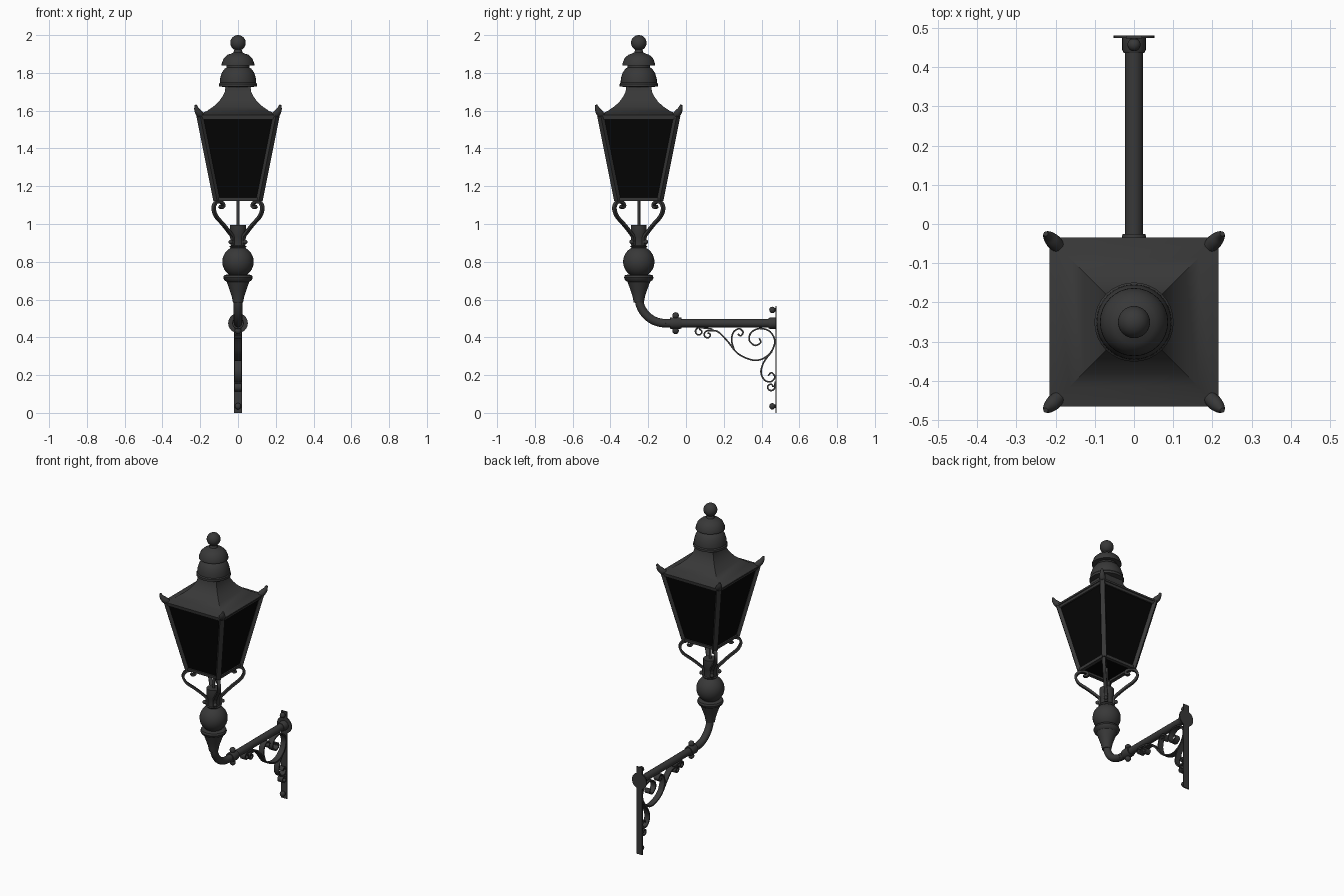
import bpy, bmesh, math
from mathutils import Matrix, Vector

if "Cube" in bpy.data.objects:
    bpy.data.objects.remove(bpy.data.objects["Cube"])

CY = -0.25            # lantern axis in y
R2 = math.sqrt(2)


def material(name, c):
    m = bpy.data.materials.new(name)
    m.diffuse_color = (c, c, c, 1)
    m.use_nodes = True
    m.node_tree.nodes["Principled BSDF"].inputs["Base Color"].default_value = m.diffuse_color
    return m


IRON = material("dark_iron", 0.04)
GLASS = material("black_glass", 0.0015)
LANTERN = Matrix.Translation((0, CY, 0))
SIDE = Matrix(((0, 0, 1, 0), (1, 0, 0, 0), (0, 1, 0, 0), (0, 0, 0, 1)))  # path (u,v) -> (y,z)


def along_y(y, z):
    return Matrix.Translation((0, y, z)) @ Matrix.Rotation(-math.pi / 2, 4, 'X')


def diagonal(k):
    # path (u,v) -> (outwards through lantern corner k, up)
    return LANTERN @ Matrix.Rotation(math.pi / 4 + k * math.pi / 2, 4, 'Z') @ Matrix.Rotation(math.pi / 2, 4, 'X')


def finish(name, bm, mat, matrix):
    bmesh.ops.remove_doubles(bm, verts=bm.verts, dist=1e-5)
    bm.transform(matrix)
    bmesh.ops.recalc_face_normals(bm, faces=bm.faces)
    me = bpy.data.meshes.new(name)
    bm.to_mesh(me)
    bm.free()
    me.materials.append(mat)
    ob = bpy.data.objects.new(name, me)
    bpy.context.collection.objects.link(ob)
    bpy.ops.object.select_all(action='DESELECT')
    ob.select_set(True)
    bpy.context.view_layer.objects.active = ob
    bpy.ops.object.shade_smooth_by_angle(angle=math.radians(35))
    return ob


def lathe(name, profile, n=32, matrix=LANTERN, mat=IRON):
    """Turn (radius, z) points; n=4 gives a square part with radius = half width."""
    bm = bmesh.new()
    k, off = (R2, math.pi / 4) if n == 4 else (1, 0)
    rings = [[bm.verts.new((r * k * math.cos(off + 2 * math.pi * i / n),
                            r * k * math.sin(off + 2 * math.pi * i / n), z)) for i in range(n)]
             for r, z in profile]
    for a, b in zip(rings, rings[1:]):
        for i in range(n):
            j = (i + 1) % n
            bm.faces.new((a[i], a[j], b[j], b[i]))
    return finish(name, bm, mat, matrix)


def smooth_path(pts, steps=6):
    p = [Vector(q) for q in pts]
    p = [2 * p[0] - p[1]] + p + [2 * p[-1] - p[-2]]
    out = []
    for a, b, c, d in zip(p, p[1:], p[2:], p[3:]):
        for s in range(steps):
            t = s / steps
            out.append(0.5 * (2 * b + (c - a) * t + (2 * a - 5 * b + 4 * c - d) * t * t
                              + (3 * b - a - 3 * c + d) * t ** 3))
    return out + [p[-2]]


def sweep(name, pts, section, matrix, radii=None, steps=6):
    """Run a cross-section along a flat path; section is (in-plane, sideways)."""
    path = smooth_path(pts, steps)
    scale = [v.x for v in smooth_path([(r, 0) for r in radii], steps)] if radii else [1] * len(path)
    bm = bmesh.new()
    rings = []
    for i, p in enumerate(path):
        t = (path[min(i + 1, len(path) - 1)] - path[max(i - 1, 0)]).normalized()
        nrm = Vector((-t.y, t.x))
        rings.append([bm.verts.new((p.x + nrm.x * a * scale[i], p.y + nrm.y * a * scale[i], b * scale[i]))
                      for a, b in section])
    n = len(section)
    for a, b in zip(rings, rings[1:]):
        for i in range(n):
            bm.faces.new((a[i], a[(i + 1) % n], b[(i + 1) % n], b[i]))
    bm.faces.new(rings[0])
    bm.faces.new(rings[-1])
    return finish(name, bm, IRON, matrix)


def arc(cx, cy, r0, r1, a0, a1, n):
    out = []
    for i in range(n + 1):
        t = i / n
        a = math.radians(a0 + (a1 - a0) * t)
        r = r0 + (r1 - r0) * t
        out.append((cx + r * math.cos(a), cy + r * math.sin(a)))
    return out


def rect(t, w):
    return [(-t, -w), (t, -w), (t, w), (-t, w)]


def ball(name, r, x, y, z):
    lathe(name, arc(0, 0, r, r, -90, 90, 8), 14, Matrix.Translation((x, y, z)))


ROUND = arc(0, 0, 1, 1, 0, 337.5, 15)

# Chimney cap with ball finial
lathe("cap_finial", [(0.06, 1.70), (0.068, 1.725), (0.101, 1.728), (0.101, 1.742), (0.096, 1.748),
                     (0.095, 1.77), (0.086, 1.80), (0.070, 1.823), (0.060, 1.828), (0.060, 1.838),
                     (0.087, 1.838), (0.086, 1.85), (0.075, 1.878), (0.055, 1.896), (0.036, 1.902),
                     (0.024, 1.908)] + arc(0, 1.959, 0.041, 0.041, -62, 90, 14))

# Square concave roof with eave lip
lathe("roof", [(0, 1.568), (0.213, 1.568), (0.215, 1.578), (0.200, 1.583), (0.165, 1.598),
               (0.130, 1.622), (0.103, 1.646), (0.083, 1.674), (0.070, 1.70), (0.066, 1.728), (0, 1.728)], 4)

# Tapered glass panes
lathe("glass", [(0, 1.135), (0.113, 1.135), (0.198, 1.565), (0, 1.565)], 4, mat=GLASS)

# Square frame rails
lathe("top_rail", [(0.19, 1.553), (0.205, 1.553), (0.209, 1.572), (0.19, 1.572), (0.19, 1.553)], 4)
lathe("bottom_rail", [(0.098, 1.122), (0.121, 1.122), (0.123, 1.140), (0.098, 1.140), (0.098, 1.122)], 4)

for k in range(4):
    m = diagonal(k)
    # Corner post, roof horn, scrolled support and its bolt
    sweep("corner_post", [(0.113 * R2, 1.125), (0.203 * R2, 1.575)], rect(0.011, 0.014), m, steps=1)
    sweep("roof_horn", [(0.193 * R2, 1.572), (0.207 * R2, 1.588), (0.218 * R2, 1.606), (0.225 * R2, 1.630)],
          ROUND, m, [0.018, 0.019, 0.014, 0.006])
    sweep("lantern_support", [(x * R2, z) for x, z in
          [(0.029, 0.885), (0.030, 0.93), (0.045, 0.955), (0.078, 0.997), (0.115, 1.04), (0.129, 1.08),
           (0.122, 1.108), (0.105, 1.118), (0.085, 1.112), (0.078, 1.097), (0.087, 1.087), (0.096, 1.094)]],
          rect(0.007, 0.010), m)
    v = m @ Vector((0.054, 0.905, 0))
    ball("support_bolt", 0.012, *v)

# Gas rod below the lantern
lathe("centre_rod", [(0, 0.98), (0.008, 0.98), (0.008, 1.14), (0, 1.14)], 12)

# Turned column with ball and flared base
lathe("column", [(0, 0.994), (0.042, 0.994), (0.042, 0.94), (0.037, 0.93), (0.037, 0.885), (0.046, 0.882)]
      + arc(0, 0.80, 0.083, 0.083, 62, -55, 14)
      + [(0.060, 0.732), (0.074, 0.728), (0.078, 0.716), (0.072, 0.702), (0.060, 0.694), (0.054, 0.678),
         (0.044, 0.65), (0.034, 0.62), (0.027, 0.585), (0, 0.58)])

# Bent arm pipe
sweep("arm_pipe", [(CY, 0.64), (CY, 0.615)] + arc(-0.11, 0.615, 0.14, 0.14, 195, 270, 6)
      + [(-0.05, 0.475), (0.47, 0.475)], [(a * 0.0225, b * 0.0225) for a, b in ROUND], SIDE)

# Arm clamp with top and bottom lugs
lathe("arm_collar", [(0, -0.03), (0.029, -0.03), (0.031, -0.02), (0.031, 0.02), (0.029, 0.03), (0, 0.03)],
      24, along_y(-0.055, 0.475))
for s in (-1, 1):
    ball("collar_lug", 0.018, 0, -0.055, 0.475 + s * 0.040)

# Wall plate, round boss and bolts
sweep("wall_plate", [(0.4765, 0), (0.4765, 0.565)], rect(0.0035, 0.021), SIDE, steps=1)
lathe("wall_disc", [(0, 0), (0.052, 0), (0.052, 0.006), (0, 0.006)], 32, along_y(0.474, 0.475))
lathe("wall_boss", [(0, 0), (0.026, 0), (0.030, 0.008), (0.030, 0.04), (0, 0.04)], 24, along_y(0.436, 0.475))
for z in (0.545, 0.035):
    ball("wall_bolt", 0.017, 0, 0.457, z)
    lathe("bolt_shank", [(0, 0), (0.009, 0), (0.009, 0.02), (0, 0.02)], 12, along_y(0.457, z))

# Scrollwork bands below the arm
SCROLLS = {
    "main_scroll": arc(0.115, 0.413, 0.010, 0.021, 450, 90, 10) +
    [(0.165, 0.432), (0.215, 0.385), (0.28, 0.31), (0.37, 0.278), (0.44, 0.31), (0.470, 0.375), (0.445, 0.43),
     (0.39, 0.447), (0.345, 0.425), (0.335, 0.385), (0.365, 0.357), (0.395, 0.372), (0.388, 0.395)],
    "front_curl": arc(0.069, 0.43, 0.012, 0.021, 450, 90, 10) + [(0.10, 0.449), (0.14, 0.443)],
    "middle_curl": [(0.255, 0.335), (0.242, 0.38), (0.25, 0.425), (0.28, 0.446), (0.302, 0.428), (0.29, 0.408),
                    (0.274, 0.418)],
    "lower_scroll": [(0.455, 0.325), (0.413, 0.27), (0.397, 0.215), (0.418, 0.172), (0.452, 0.166),
                     (0.470, 0.19), (0.453, 0.213), (0.435, 0.197)],
    "bottom_curl": arc(0.449, 0.137, 0.012, 0.021, -360, 0, 10) + [(0.472, 0.165)],
}
for name, pts in SCROLLS.items():
    sweep(name, pts, rect(0.0042, 0.018), SIDE)
